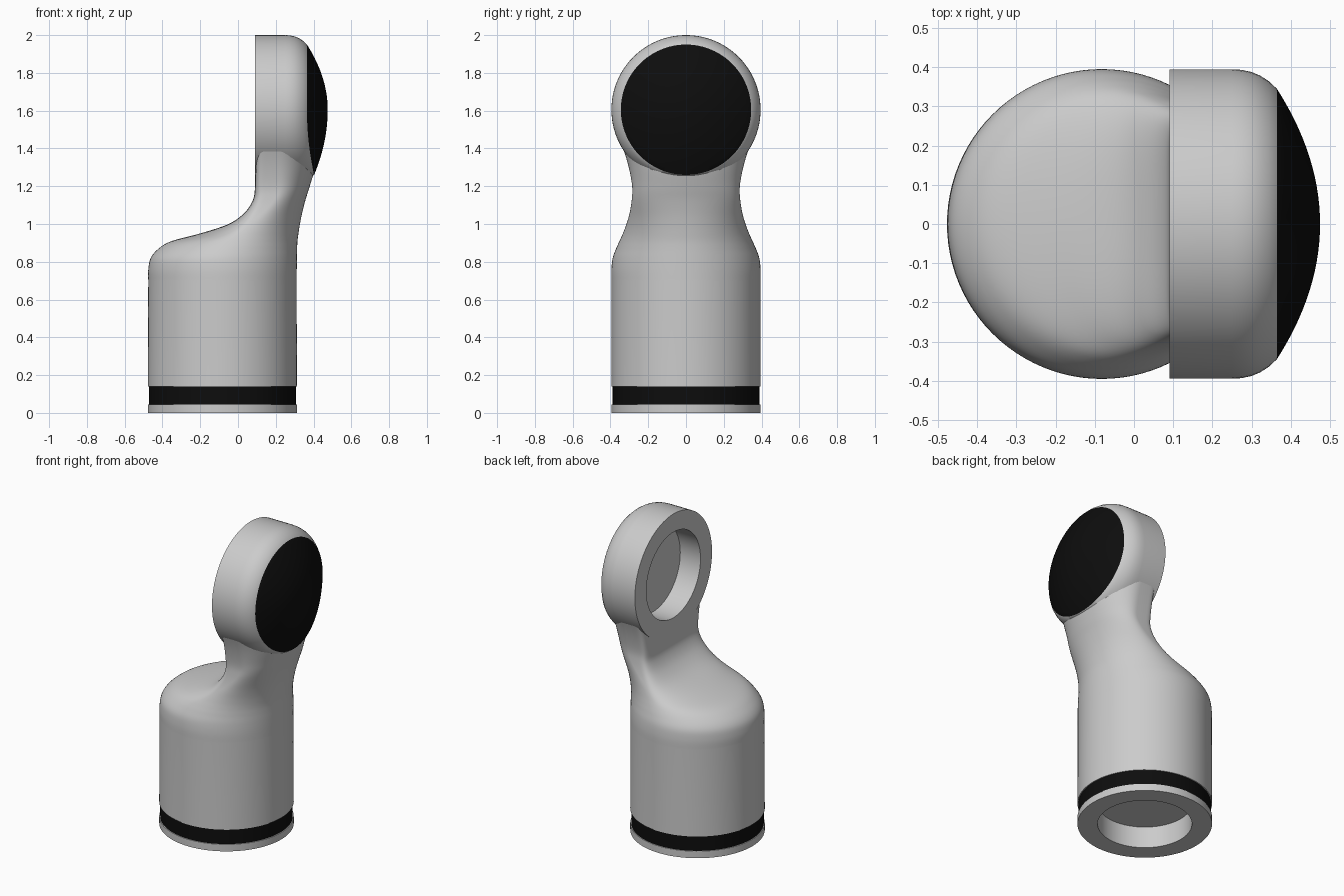
import bpy, bmesh
from math import sin, cos, pi, copysign
from mathutils import Vector

SIDES = 96
ANGLES = [2 * pi * i / SIDES for i in range(SIDES)]
AXIS_X = -0.0825      # axis of the lower barrel
HEAD_Z = 1.605        # height of the head joint
RADIUS = 0.395
BORE = 0.277
CAP_R = 0.345

cube = bpy.data.objects.get("Cube")
if cube:
    bpy.data.objects.remove(cube, do_unlink=True)


def material(name, value):
    mat = bpy.data.materials.new(name)
    mat.use_nodes = True
    colour = (value, value, value, 1)
    mat.diffuse_color = colour
    mat.node_tree.nodes["Principled BSDF"].inputs["Base Color"].default_value = colour
    return mat


GREY = material("light grey", 0.6)
BLACK = material("black", 0.004)


def loft(name, rings, mats, dark_from=None):
    """Skin a list of closed rings, close both ends; rings past dark_from use the second material."""
    bm = bmesh.new()
    rows = [[bm.verts.new(p) for p in ring] for ring in rings]
    for k, (a, b) in enumerate(zip(rows, rows[1:])):
        for i in range(SIDES):
            j = (i + 1) % SIDES
            face = bm.faces.new((a[i], a[j], b[j], b[i]))
            face.material_index = int(dark_from is not None and k >= dark_from)
    bm.faces.new(rows[0])
    bm.faces.new(rows[-1]).material_index = int(dark_from is not None)
    bmesh.ops.recalc_face_normals(bm, faces=bm.faces[:])
    mesh = bpy.data.meshes.new(name)
    bm.to_mesh(mesh)
    bm.free()
    for mat in mats:
        mesh.materials.append(mat)
    obj = bpy.data.objects.new(name, mesh)
    bpy.context.collection.objects.link(obj)
    return obj


def activate(obj):
    bpy.ops.object.select_all(action="DESELECT")
    obj.select_set(True)
    bpy.context.view_layer.objects.active = obj


def smooth(obj):
    activate(obj)
    bpy.ops.object.shade_smooth_by_angle()


def upright_ring(r, z):
    return [(AXIS_X + r * cos(t), r * sin(t), z) for t in ANGLES]


def head_ring(x, r, bulge=0.0):
    # the lower front swells forward to meet the neck
    return [(x + bulge * max(0, -sin(t)) ** 2, r * cos(t), HEAD_Z + r * sin(t))
            for t in ANGLES]


def smoothstep(lo, hi, v):
    t = min(1, max(0, (v - lo) / (hi - lo)))
    return t * t * (3 - 2 * t)


def power(v, n):
    return copysign(abs(v) ** (2 / n), v)


def body_ring(row):
    # round at the barrel, D-shaped with a flat back at the neck
    z, back, front, half = row
    centre = AXIS_X + 0.3 * smoothstep(0.8, 1.2, z)
    n_back = 2 + 8 * smoothstep(0.95, 1.25, z)
    ring = []
    for t in ANGLES:
        c, s = cos(t), sin(t)
        n, reach = (2, front - centre) if c > 0 else (n_back, centre - back)
        ring.append((centre + reach * power(c, n), half * power(s, n), z))
    return ring


def spline(rows, steps):
    """Catmull-Rom curve through the rows."""
    pts = [Vector(r) for r in rows]
    pts = [pts[0]] + pts + [pts[-1]]
    out = []
    for a, b, c, d in zip(pts, pts[1:], pts[2:], pts[3:]):
        for k in range(steps):
            t = k / steps
            out.append(b + (c - a) * t / 2 + (a * 2 - b * 5 + c * 4 - d) * t * t / 2
                       + (b * 3 - a - c * 3 + d) * t ** 3 / 2)
    return out + [pts[-1]]


# Body: barrel, sloping shoulder and neck (height, back x, front x, half width)
sections = [
    (0.70, -0.475, 0.31, RADIUS),
    (0.76, -0.475, 0.311, RADIUS),
    (0.82, -0.462, 0.312, 0.388),
    (0.87, -0.42, 0.313, 0.37),
    (0.91, -0.35, 0.315, 0.352),
    (0.95, -0.2, 0.32, 0.334),
    (1.0, -0.05, 0.328, 0.315),
    (1.06, 0.035, 0.34, 0.298),
    (1.13, 0.08, 0.358, 0.287),
    (1.2, 0.09, 0.38, 0.285),
    (1.3, 0.093, 0.408, 0.303),
    (1.4, 0.095, 0.42, 0.333),
    (1.5, 0.1, 0.4, 0.373),
]
rings = [upright_ring(RADIUS, 0.14)] + [body_ring(r) for r in spline(sections, 5)]
body = loft("body", rings, [GREY])

# Clear the head bore out of the neck
cutter = loft("bore_cutter", [head_ring(0.0, BORE), head_ring(0.236, BORE)], [GREY])
cutter.hide_render = True
cut = body.modifiers.new("bore", "BOOLEAN")
cut.operation = "DIFFERENCE"
cut.object = cutter
activate(body)
bpy.ops.object.modifier_apply(modifier=cut.name)
bpy.data.objects.remove(cutter, do_unlink=True)
smooth(body)

# Head: bored back, rounded rim and dark domed cap
rim = [(0.25, RADIUS), (0.275, 0.3935), (0.3, 0.388), (0.322, 0.379),
       (0.345, 0.364), (0.365, CAP_R)]
head_rings = [head_ring(0.235, BORE), head_ring(0.09, BORE), head_ring(0.09, RADIUS)]
head_rings += [head_ring(x, r, 0.038 * (x - 0.25) / 0.115) for x, r in rim]
cap_start = len(head_rings) - 1
for k in range(1, 14):
    f = 1 - k / 14
    head_rings.append(head_ring(0.475 - 0.11 * f * f, CAP_R * f, 0.038 * f * f))
smooth(loft("head", head_rings, [GREY, BLACK], cap_start))

# Base ring with its socket, and the dark band above it
base = [(BORE, 0.139), (BORE, 0), (RADIUS, 0), (RADIUS, 0.045), (0.3, 0.045), (0.3, 0.139)]
smooth(loft("base_ring", [upright_ring(r, z) for r, z in base], [GREY]))
smooth(loft("base_band", [upright_ring(r, z) for r, z in
                          [(0.29, 0.044), (0.389, 0.044), (0.389, 0.141), (0.29, 0.141)]][1:3]
            and [upright_ring(r, z) for r, z in
                 [(0.3, 0.142), (0.3, 0.044), (0.389, 0.044), (0.389, 0.142)]], [BLACK]))
